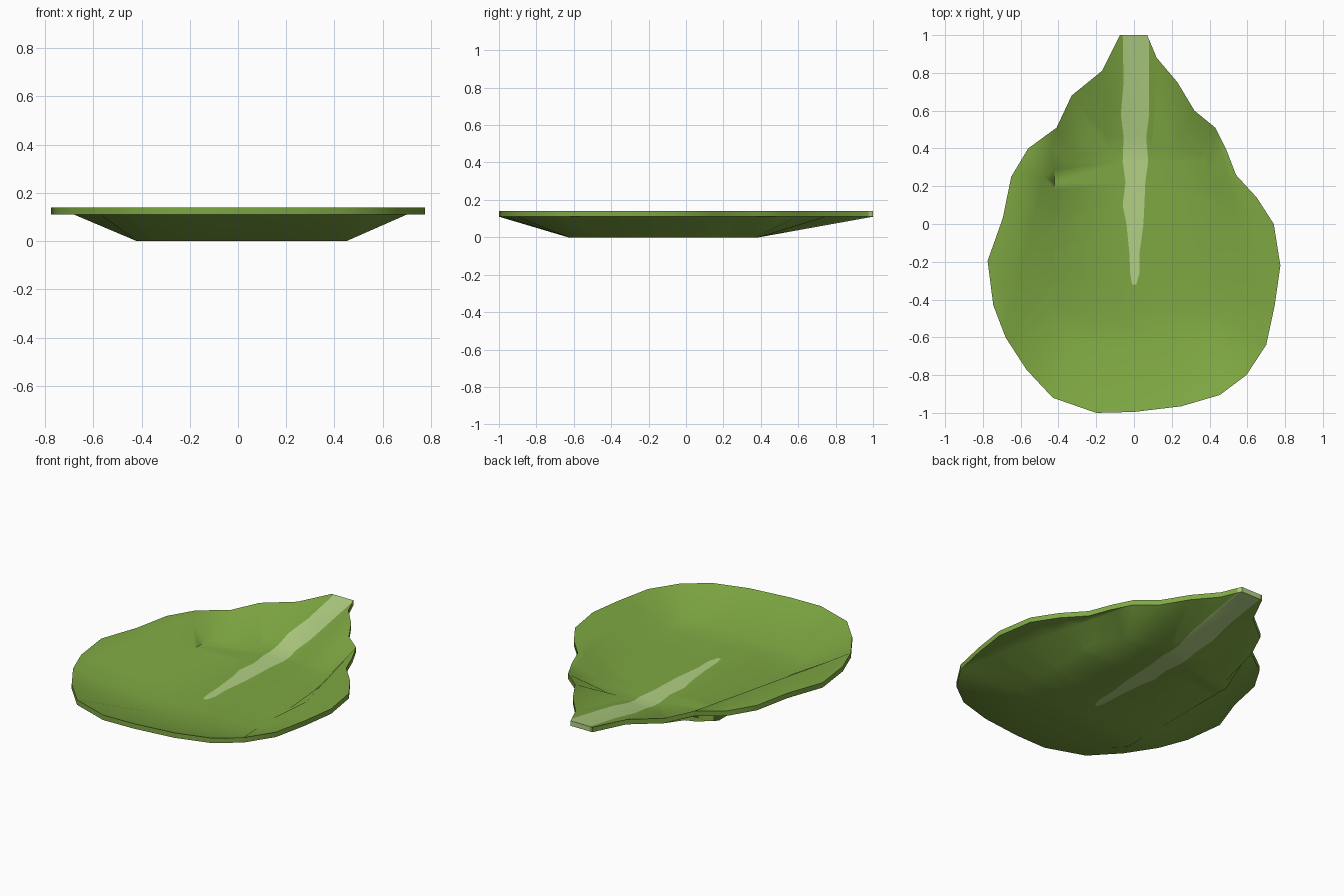
import bpy, bmesh
from mathutils import Vector

if "Cube" in bpy.data.objects:
    bpy.data.objects.remove(bpy.data.objects["Cube"])


def material(name, rgb):
    m = bpy.data.materials.new(name)
    m.diffuse_color = (*rgb, 1)
    m.use_nodes = True
    m.node_tree.nodes["Principled BSDF"].inputs["Base Color"].default_value = m.diffuse_color
    return m


def clamp(v, lo, hi):
    return max(lo, min(hi, v))


# wavy leaf outline seen from above, starting at the stem
outline = [(.07, 1), (-.075, 1), (-.17, .81), (-.33, .68), (-.41, .51), (-.56, .4),
           (-.65, .25), (-.695, .03), (-.775, -.195), (-.745, -.43), (-.68, -.6),
           (-.57, -.77), (-.43, -.92), (-.2, -1), (0, -.995), (.25, -.965),
           (.455, -.905), (.595, -.8), (.7, -.64), (.745, -.43), (.775, -.22),
           (.74, 0), (.65, .14), (.54, .26), (.49, .39), (.43, .51), (.32, .6),
           (.23, .75), (.12, .88)]


def fold(x, y):
    # flat lip: the bowl wall starts at a straight fold line on each side
    t = (.51 - y) / 1.13
    if 0 < t < 1:
        return clamp(x, -.41 - .28 * t, .43 + .28 * t), y
    return x, y


def floor(x, y):
    return clamp(.8 * x, -.42, .45), clamp(.72 * y, -.63, .39)


def same(x, y):
    return x, y


# shallow leaf shell: underside, rim and inside as stacked rings
bm = bmesh.new()
rings = [[bm.verts.new((*f(x, y), z)) for x, y in outline]
         for f, z in ((floor, 0), (fold, .11), (same, .11),
                      (same, .14), (fold, .14), (floor, .03))]
n = len(outline)
for a, b in zip(rings, rings[1:]):
    for i in range(n):
        j = (i + 1) % n
        bm.faces.new((a[i], a[j], b[j], b[i]))
bm.faces.new(rings[0])
bm.faces.new(rings[-1])
bmesh.ops.remove_doubles(bm, verts=bm.verts, dist=.0005)
bmesh.ops.dissolve_degenerate(bm, edges=bm.edges, dist=.0005)
bmesh.ops.recalc_face_normals(bm, faces=bm.faces)

# pale midrib, cut into the leaf: (y, left x, right x)
rib = [(1.01, -.06, .08), (.75, -.055, .08), (.58, -.07, .08), (.46, -.055, .065),
       (.33, -.06, .075), (.22, -.045, .06), (.1, -.06, .055), (0, -.04, .05),
       (-.15, -.025, .03), (-.26, -.02, .03), (-.32, -.01, .012)]


def cut(faces, point, normal):
    geom = set(faces)
    for f in faces:
        geom.update(f.edges)
        geom.update(f.verts)
    bmesh.ops.bisect_plane(bm, geom=list(geom), dist=1e-5, plane_co=point, plane_no=normal)


def band(y0, y1):
    return [f for f in bm.faces if y1 < f.calc_center_median().y < y0
            and min(v.co.x for v in f.verts) < .09 and max(v.co.x for v in f.verts) > -.08
            and min(v.co.y for v in f.verts) > y1 - .001
            and max(v.co.y for v in f.verts) < y0 + .001]


for y, _, _ in rib[1:]:
    near = [f for f in bm.faces if min(v.co.x for v in f.verts) < .09
            and max(v.co.x for v in f.verts) > -.08]
    cut(near, (0, y, 0), (0, 1, 0))
for (y0, l0, r0), (y1, l1, r1) in zip(rib, rib[1:]):
    for x0, x1 in ((l0, l1), (r0, r1)):
        cut(band(y0, y1), (x0, y0, 0), Vector((y0 - y1, x1 - x0, 0)).normalized())
    for f in band(y0, y1):
        c = f.calc_center_median()
        t = (y0 - c.y) / (y0 - y1)
        if l0 + (l1 - l0) * t < c.x < r0 + (r1 - r0) * t:
            f.material_index = 1

mesh = bpy.data.meshes.new("leaf")
bm.to_mesh(mesh)
bm.free()
mesh.materials.append(material("leaf_green", (.21, .39, .055)))
mesh.materials.append(material("pale_rib", (.45, .64, .23)))
leaf = bpy.data.objects.new("leaf", mesh)
bpy.context.collection.objects.link(leaf)
bpy.context.view_layer.objects.active = leaf
leaf.select_set(True)
bpy.ops.object.shade_smooth_by_angle(angle=1.05)
